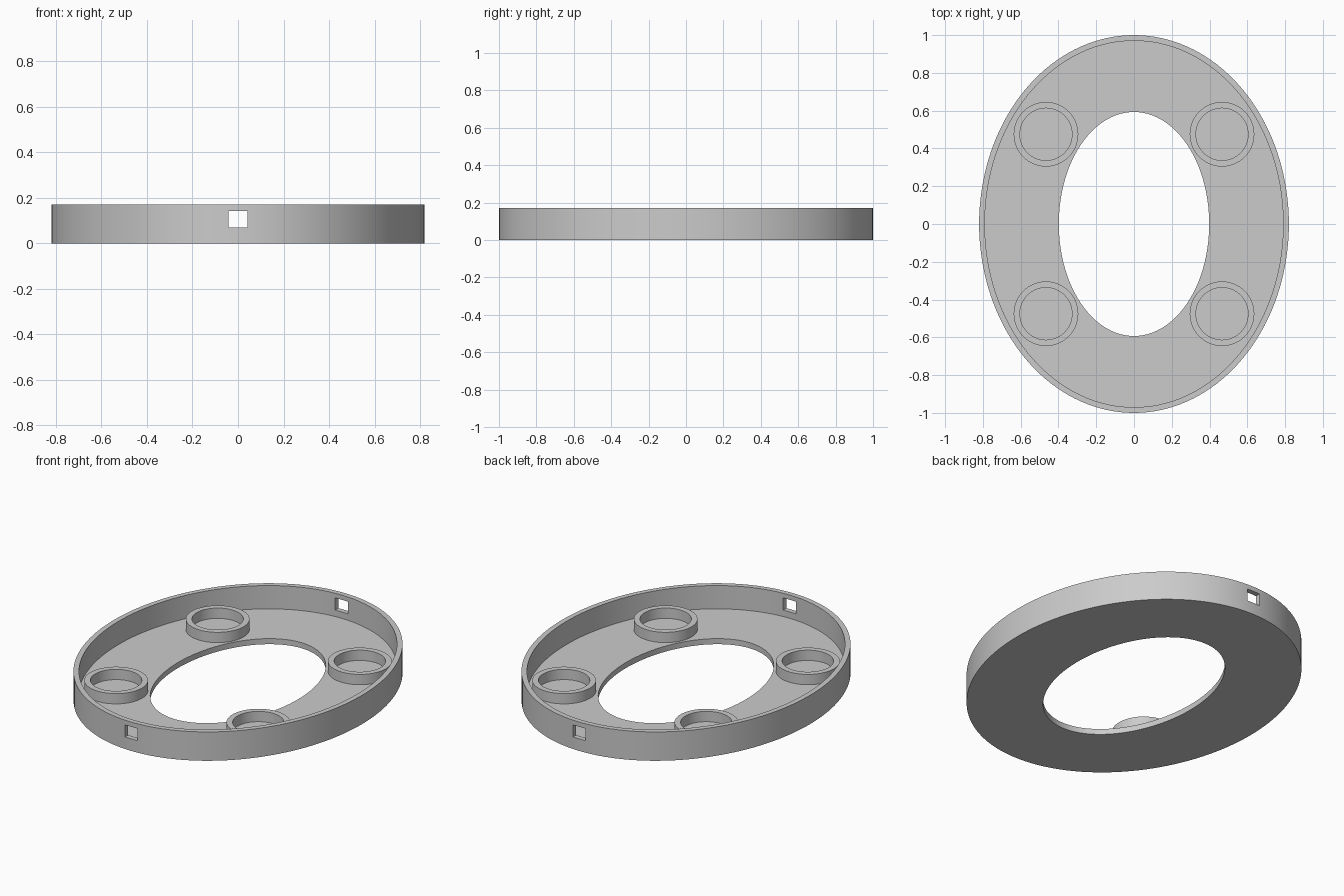
import bpy
import bmesh
import math

if "Cube" in bpy.data.objects:
    bpy.data.objects.remove(bpy.data.objects["Cube"])

# Single plain grey finish
grey = bpy.data.materials.new("plain grey")
grey.use_nodes = True
colour = (0.6, 0.6, 0.6, 1)
grey.diffuse_color = colour
grey.node_tree.nodes["Principled BSDF"].inputs["Base Color"].default_value = colour


def add_object(name, bm, location=(0, 0, 0)):
    bmesh.ops.recalc_face_normals(bm, faces=bm.faces)
    mesh = bpy.data.meshes.new(name)
    bm.to_mesh(mesh)
    bm.free()
    mesh.materials.append(grey)
    obj = bpy.data.objects.new(name, mesh)
    obj.location = location
    bpy.context.collection.objects.link(obj)
    return obj


def sweep_loops(name, profile, segments, location=(0, 0, 0)):
    """Closed ring: each profile entry is (x radius, y radius, height)."""
    bm = bmesh.new()
    angles = [math.tau * i / segments for i in range(segments)]
    loops = [[bm.verts.new((rx * math.cos(a), ry * math.sin(a), z)) for a in angles]
             for rx, ry, z in profile]
    for k, lower in enumerate(loops):
        upper = loops[(k + 1) % len(loops)]
        for i in range(segments):
            j = (i + 1) % segments
            bm.faces.new((lower[i], lower[j], upper[j], upper[i]))
    return add_object(name, bm, location)


def smooth(obj):
    bpy.ops.object.select_all(action="DESELECT")
    obj.select_set(True)
    bpy.context.view_layer.objects.active = obj
    bpy.ops.object.shade_smooth_by_angle(angle=math.radians(30))


FLOOR = 0.033
HEIGHT = 0.171

# Oval tray: floor with an oval opening and a thin outer wall
tray = sweep_loops("oval_tray", [
    (0.398, 0.593, 0), (0.82, 1.0, 0), (0.82, 1.0, HEIGHT),
    (0.79, 0.97, HEIGHT), (0.79, 0.97, FLOOR), (0.398, 0.593, FLOOR)], 144)

# Square cable windows through the front and back walls
for side, y in (("front", -1), ("back", 1)):
    bm = bmesh.new()
    bmesh.ops.create_cube(bm, size=1)
    bmesh.ops.scale(bm, vec=(0.083, 0.2, 0.072), verts=bm.verts)
    cutter = add_object(side + "_window_cutter", bm, (0, y, 0.107))
    cutter.hide_render = True
    cut = tray.modifiers.new(side + "_window", "BOOLEAN")
    cut.operation = "DIFFERENCE"
    cut.solver = "EXACT"
    cut.object = cutter
    bpy.context.view_layer.objects.active = tray
    bpy.ops.object.modifier_apply(modifier=cut.name)
    bpy.data.objects.remove(cutter)
smooth(tray)

# Four raised round collars on the floor
for x_name, x in (("right", -0.466), ("left", 0.466)):
    for y_name, y in (("front", -0.475), ("back", 0.475)):
        collar = sweep_loops(f"{y_name}_{x_name}_collar", [
            (0.138, 0.138, -0.01), (0.171, 0.171, -0.01),
            (0.171, 0.171, 0.061), (0.138, 0.138, 0.061)], 64, (x, y, FLOOR))
        smooth(collar)
